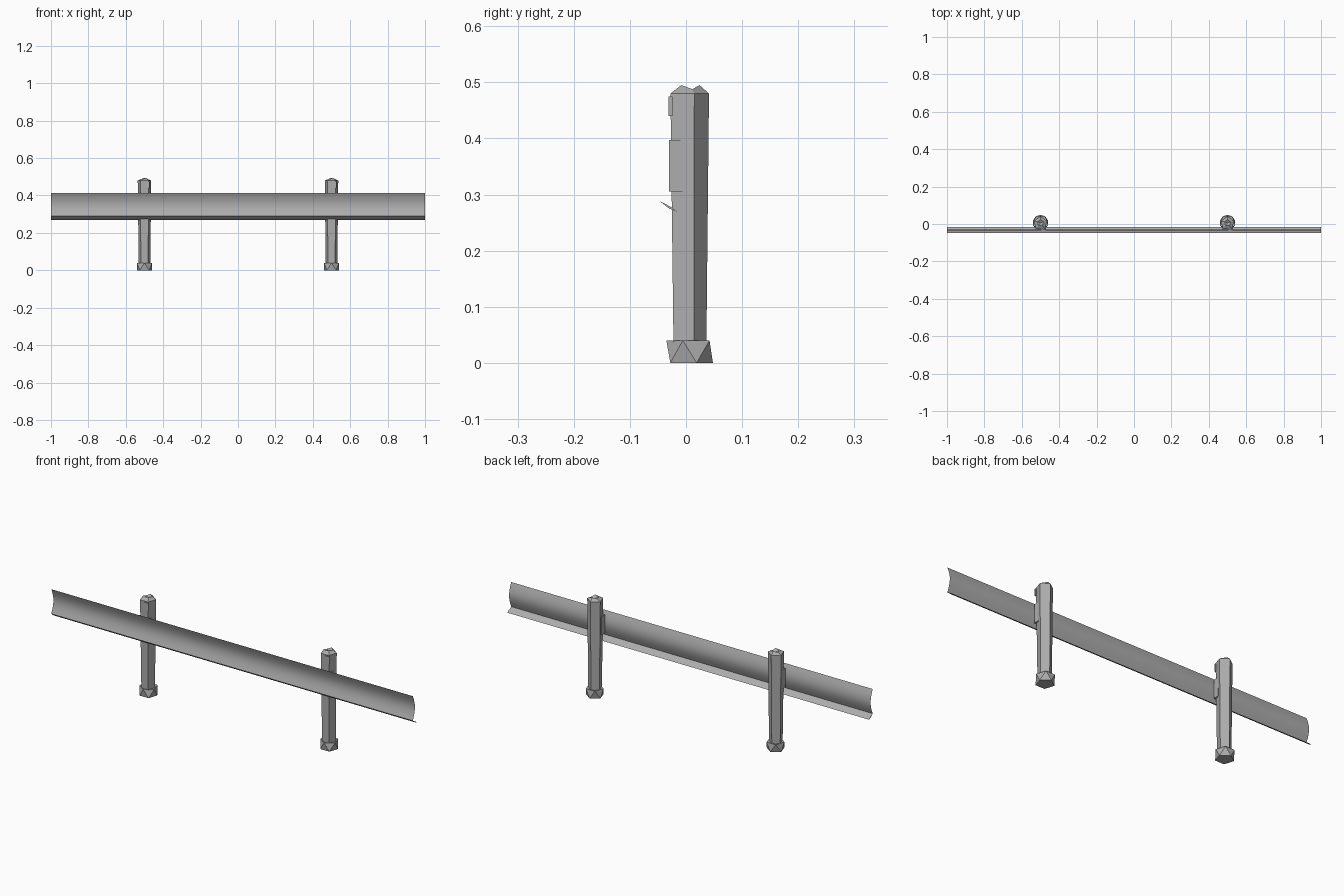
import bpy, bmesh, math
from mathutils import Vector

if "Cube" in bpy.data.objects:
    bpy.data.objects.remove(bpy.data.objects["Cube"], do_unlink=True)

GREY = (0.42, 0.42, 0.42, 1.0)
metal = bpy.data.materials.new("weathered_grey")
metal.use_nodes = True
metal.diffuse_color = GREY
metal.node_tree.nodes["Principled BSDF"].inputs["Base Color"].default_value = GREY


def finish(name, bm, x=0.0, smooth=False):
    bmesh.ops.recalc_face_normals(bm, faces=bm.faces)
    mesh = bpy.data.meshes.new(name)
    bm.to_mesh(mesh)
    bm.free()
    mesh.materials.append(metal)
    obj = bpy.data.objects.new(name, mesh)
    obj.location.x = x
    bpy.context.collection.objects.link(obj)
    if smooth:
        for o in bpy.context.selected_objects:
            o.select_set(False)
        bpy.context.view_layer.objects.active = obj
        obj.select_set(True)
        bpy.ops.object.shade_smooth_by_angle(angle=math.radians(35))
    return obj


def ring(bm, radius, y, z, turn=0.0):
    """Five-sided ring with one corner at the back when turn is zero."""
    angles = [math.pi / 2 + turn + i * math.tau / 5 for i in range(5)]
    return [bm.verts.new((radius * math.cos(a), y + radius * math.sin(a), z)) for a in angles]


def bridge(bm, a, b):
    for i in range(5):
        j = (i + 1) % 5
        bm.faces.new((a[i], a[j], b[j], b[i]))


def box(name, low, high, x):
    bm = bmesh.new()
    bmesh.ops.create_cube(bm, size=1)
    low, high = Vector(low), Vector(high)
    for v in bm.verts:
        v.co = (low + high) / 2 + v.co * (high - low)
    finish(name, bm, x)


def post(side, x):
    # Tapered five-sided shaft with a chipped, uneven tip
    bm = bmesh.new()
    foot = ring(bm, 0.032, 0.004, 0.0)
    top = ring(bm, 0.038, 0.003, 0.48)
    tip = ring(bm, 0.018, 0.006, 0.488)
    tip[0].co.z = 0.495
    tip[3].co.z = 0.495
    bridge(bm, foot, top)
    bridge(bm, top, tip)
    bm.faces.new(foot)
    hub = bm.verts.new((0, 0.006, 0.484))
    for i in range(5):
        bm.faces.new((tip[i], tip[(i + 1) % 5], hub))
    finish(side + "_post", bm, x)

    # Faceted footing made of alternating triangles
    bm = bmesh.new()
    low = ring(bm, 0.042, 0.006, 0.0)
    high = ring(bm, 0.0425, 0.0075, 0.04, math.pi / 5)
    for i in range(5):
        j = (i + 1) % 5
        bm.faces.new((low[i], low[j], high[i]))
        bm.faces.new((high[i], low[j], high[j]))
    bm.faces.new(low)
    hub = bm.verts.new((0, 0.0075, 0.03))
    for i in range(5):
        bm.faces.new((high[i], high[(i + 1) % 5], hub))
    finish(side + "_footing", bm, x)

    # Spacer behind the rail and small tag near the tip
    box(side + "_spacer", (-0.03, -0.03, 0.305), (0.03, -0.002, 0.397), x)
    box(side + "_tag", (0.002, -0.031, 0.44), (0.027, -0.024, 0.475), x)


def sweep(bm, profile, closed=False):
    ends = [[bm.verts.new((x, y, z)) for y, z in profile] for x in (-1, 1)]
    n = len(profile)
    for i in range(n if closed else n - 1):
        j = (i + 1) % n
        bm.faces.new((ends[0][i], ends[0][j], ends[1][j], ends[1][i]))
    if closed:
        for end in ends:
            bm.faces.new(end)


for side, x in (("left", 0.5), ("right", -0.5)):
    post(side, x)

# Rail sheet, bowed backwards at mid height
STEPS = 6
bm = bmesh.new()
sweep(bm, [(-0.047 + 0.017 * math.sin(math.pi * i / STEPS), 0.412 - 0.123 * i / STEPS)
           for i in range(STEPS + 1)])
finish("rail_sheet", bm, smooth=True)

# Folded lip along the lower edge of the rail
bm = bmesh.new()
sweep(bm, [(-0.048, 0.289), (-0.025, 0.277), (-0.017, 0.27), (-0.03, 0.275)], closed=True)
finish("rail_lip", bm)
